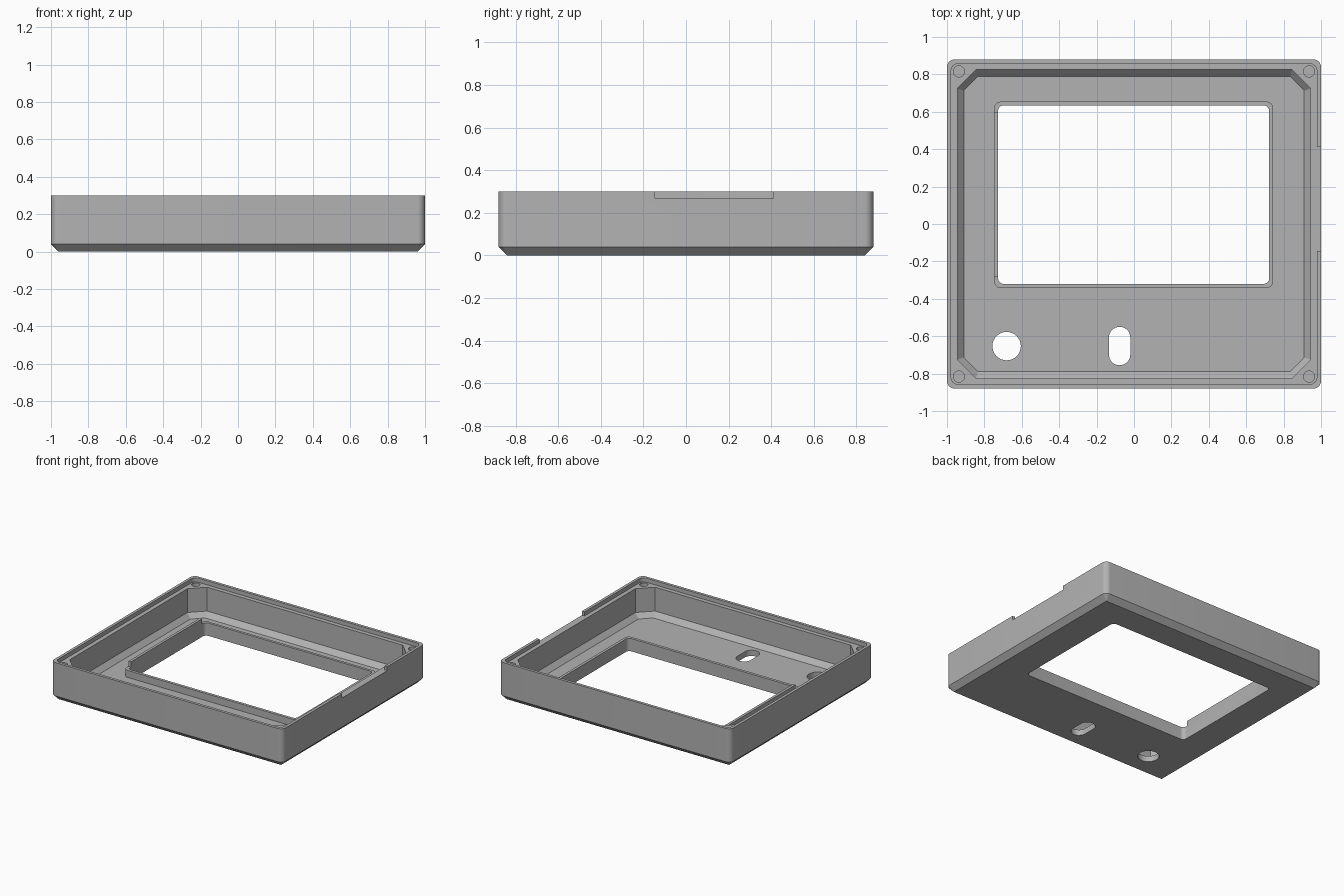
import bpy, bmesh, math

if "Cube" in bpy.data.objects:
    bpy.data.objects.remove(bpy.data.objects["Cube"])

grey = bpy.data.materials.new("plain grey")
grey.diffuse_color = (0.45, 0.45, 0.45, 1)
grey.use_nodes = True
grey.node_tree.nodes["Principled BSDF"].inputs["Base Color"].default_value = grey.diffuse_color


def rounded(x0, x1, y0, y1, r, n=8):
    """Outline of a rectangle with corner radius r; n=1 gives chamfered corners."""
    pts = []
    for k, (cx, cy) in enumerate([(x1 - r, y1 - r), (x0 + r, y1 - r),
                                  (x0 + r, y0 + r), (x1 - r, y0 + r)]):
        for i in range(n + 1):
            a = math.pi / 2 * (k + i / n)
            pts.append((cx + r * math.cos(a), cy + r * math.sin(a)))
    return pts


def loft(name, layers):
    """Closed solid through a stack of (outline, z) layers."""
    bm = bmesh.new()
    rings = [[bm.verts.new((x, y, z)) for x, y in pts] for pts, z in layers]
    for a, b in zip(rings, rings[1:]):
        for i in range(len(a)):
            j = (i + 1) % len(a)
            bm.faces.new((a[i], a[j], b[j], b[i]))
    bm.faces.new(rings[0][::-1])
    bm.faces.new(rings[-1])
    bmesh.ops.remove_doubles(bm, verts=bm.verts, dist=1e-5)
    bmesh.ops.recalc_face_normals(bm, faces=bm.faces)
    me = bpy.data.meshes.new(name)
    bm.to_mesh(me)
    bm.free()
    me.materials.append(grey)
    ob = bpy.data.objects.new(name, me)
    bpy.context.collection.objects.link(ob)
    return ob


def prism(name, pts, z0, z1):
    return loft(name, [(pts, z0), (pts, z1)])


def combine(ob, other, op="DIFFERENCE"):
    mod = ob.modifiers.new("combine", "BOOLEAN")
    mod.operation, mod.object, mod.solver = op, other, "EXACT"
    bpy.context.view_layer.objects.active = ob
    bpy.ops.object.modifier_apply(modifier=mod.name)
    bpy.data.objects.remove(other)


def circle(x, y, r):
    return rounded(x - r, x + r, y - r, y + r, r)


def box(x0, x1, y0, y1):
    return [(x0, y0), (x1, y0), (x1, y1), (x0, y1)]


H, FLOOR, LEDGE = 0.30, 0.045, 0.268

# Outer case, with a chamfer around the bottom
case = loft("case", [(rounded(-0.96, 0.96, -0.84, 0.84, 0.001), 0),
                     (rounded(-1, 1, -0.88, 0.88, 0.041), 0.04),
                     (rounded(-1, 1, -0.88, 0.88, 0.041), H)])

# Cavity with cut corners and a sloped foot
wall = rounded(-0.945, 0.945, -0.825, 0.825, 0.1, 1)
foot = rounded(-0.91, 0.91, -0.788, 0.788, 0.085, 1)


def chamfered(hx, hy, c):
    return [(hx, hy - c), (hx - c, hy), (c - hx, hy), (-hx, hy - c),
            (-hx, c - hy), (c - hx, -hy), (hx - c, -hy), (hx, c - hy)]


wall, foot = chamfered(0.945, 0.825, 0.1), chamfered(0.91, 0.788, 0.075)
combine(case, loft("cavity", [(foot, FLOOR), (wall, 0.082), (wall, 0.4)]))

# Recessed ledge inside the lip, and the gap in the right lip
combine(case, prism("ledge", rounded(-0.978, 0.978, -0.858, 0.858, 0.04), LEDGE, 0.4))
combine(case, prism("lip_gap", box(0.96, 1.1, -0.145, 0.412), LEDGE, 0.4))

# Corner screw holes
for sx in (-1, 1):
    for sy in (-1, 1):
        combine(case, prism("screw_hole", circle(sx * 0.936, sy * 0.816, 0.03), 0.1, 0.4))

# Raised rim around the window, with a taller left section
combine(case, prism("rim", rounded(-0.748, 0.744, -0.342, 0.654, 0.035), 0.02, 0.10), "UNION")
combine(case, prism("tall_rim", box(-0.748, -0.70, -0.282, 0.596), 0.03, 0.14), "UNION")

# Openings through the floor: window, round hole, slot
combine(case, prism("window", rounded(-0.727, 0.723, -0.32, 0.634, 0.03), -0.1, 0.4))
combine(case, prism("round_hole", circle(-0.681, -0.653, 0.076), -0.1, 0.4))
combine(case, prism("slot", rounded(-0.134, -0.02, -0.755, -0.55, 0.056), -0.1, 0.4))

bpy.ops.object.select_all(action="DESELECT")
case.select_set(True)
bpy.context.view_layer.objects.active = case
bpy.ops.object.shade_smooth_by_angle(angle=math.radians(30))
